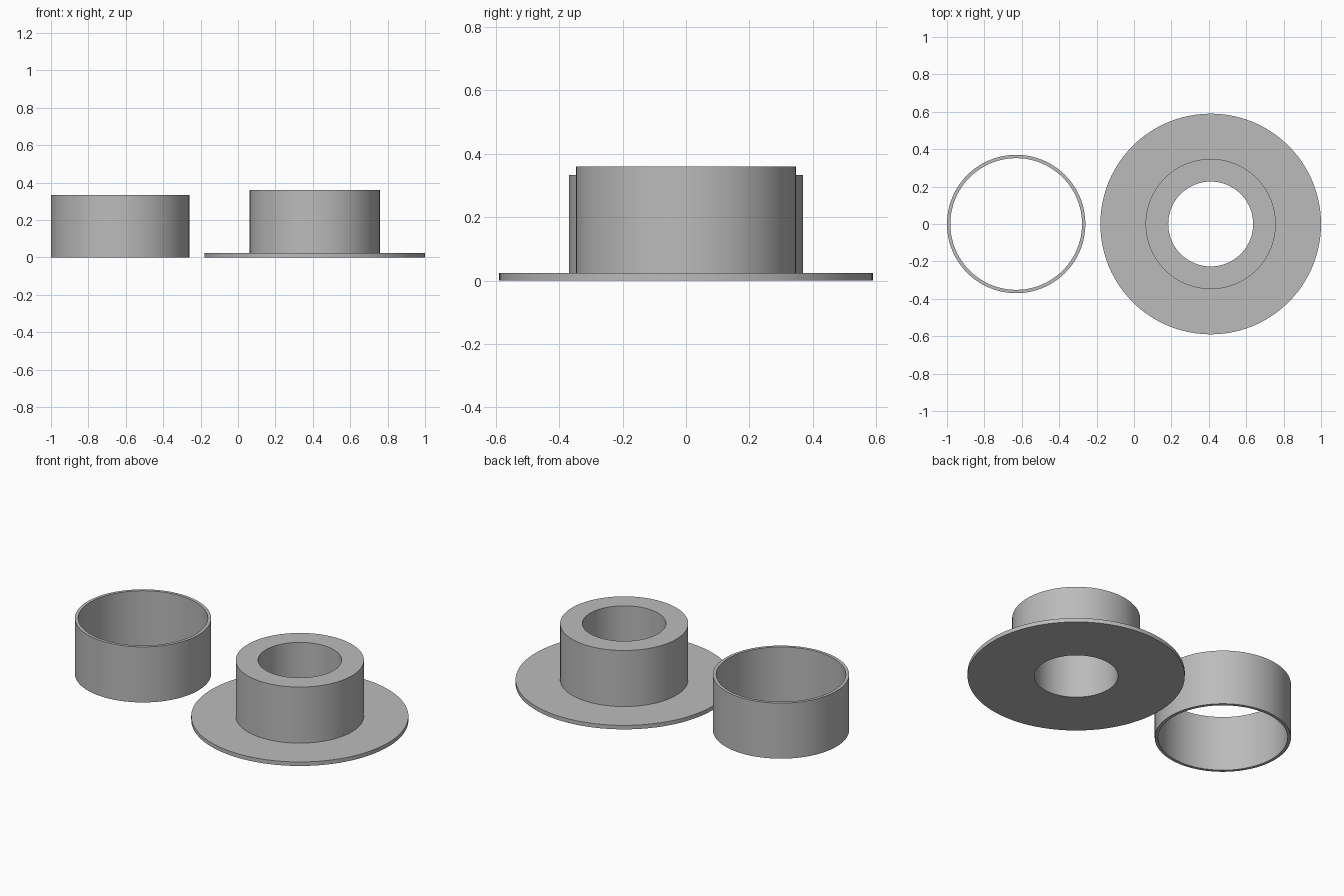
import bpy, bmesh, math

if "Cube" in bpy.data.objects:
    bpy.data.objects.remove(bpy.data.objects["Cube"])

SEGMENTS = 96

grey = bpy.data.materials.new("plain grey")
grey.diffuse_color = (0.5, 0.5, 0.5, 1)
grey.use_nodes = True
grey.node_tree.nodes["Principled BSDF"].inputs["Base Color"].default_value = grey.diffuse_color


def lathe(name, profile, x):
    """Revolve a closed (radius, height) profile around a vertical axis at x."""
    bm = bmesh.new()
    rings = []
    for i in range(SEGMENTS):
        a = 2 * math.pi * i / SEGMENTS
        rings.append([bm.verts.new((r * math.cos(a), r * math.sin(a), z)) for r, z in profile])
    n = len(profile)
    for i in range(SEGMENTS):
        a, b = rings[i], rings[(i + 1) % SEGMENTS]
        for j in range(n):
            k = (j + 1) % n
            bm.faces.new((a[j], b[j], b[k], a[k]))
    bmesh.ops.recalc_face_normals(bm, faces=bm.faces)
    mesh = bpy.data.meshes.new(name)
    bm.to_mesh(mesh)
    bm.free()
    mesh.materials.append(grey)
    obj = bpy.data.objects.new(name, mesh)
    obj.location.x = x
    bpy.context.collection.objects.link(obj)
    bpy.ops.object.select_all(action='DESELECT')
    obj.select_set(True)
    bpy.context.view_layer.objects.active = obj
    bpy.ops.object.shade_smooth_by_angle(angle=math.radians(30))
    return obj


# Thin-walled open sleeve
lathe("sleeve_ring", [(0.352, 0), (0.37, 0), (0.37, 0.333), (0.352, 0.333)], -0.63)

# Bored hub standing on a thin wide flange
lathe("flanged_bushing", [(0.227, 0), (0.59, 0), (0.59, 0.024), (0.348, 0.024),
                          (0.348, 0.36), (0.227, 0.36)], 0.41)
